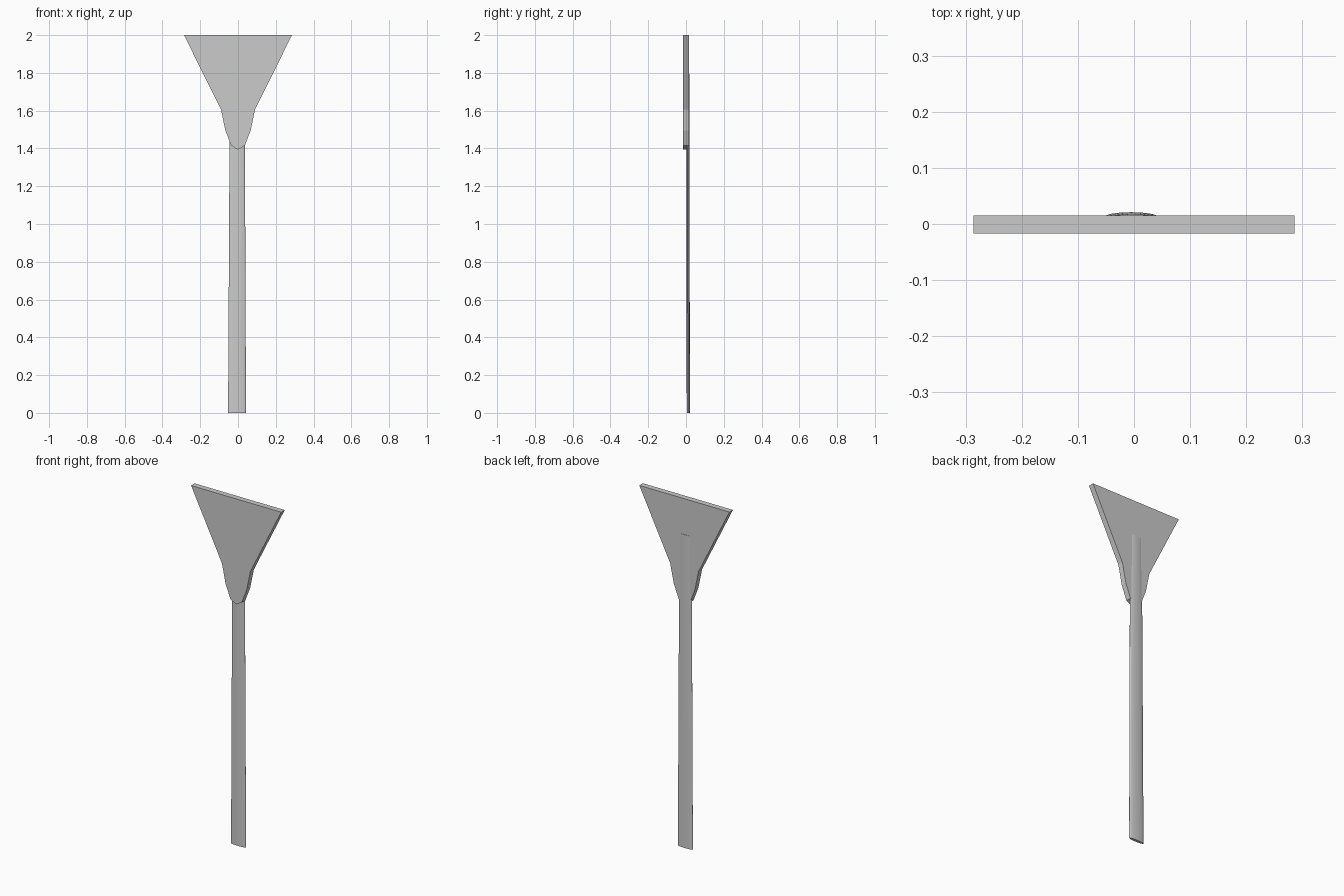
import bpy, bmesh, math

old = bpy.data.objects.get("Cube")
if old:
    bpy.data.objects.remove(old, do_unlink=True)

grey = bpy.data.materials.new("plain grey")
grey.use_nodes = True
colour = (0.6, 0.6, 0.6, 1)
grey.diffuse_color = colour
grey.node_tree.nodes["Principled BSDF"].inputs["Base Color"].default_value = colour


def loft(name, rings):
    """Closed solid through rings that have equal point counts."""
    bm = bmesh.new()
    loops = [[bm.verts.new(p) for p in ring] for ring in rings]
    n = len(loops[0])
    for a, b in zip(loops, loops[1:]):
        for i in range(n):
            j = (i + 1) % n
            bm.faces.new((a[i], a[j], b[j], b[i]))
    bm.faces.new(loops[0])
    bm.faces.new(loops[-1])
    bmesh.ops.recalc_face_normals(bm, faces=bm.faces)
    mesh = bpy.data.meshes.new(name)
    bm.to_mesh(mesh)
    bm.free()
    mesh.materials.append(grey)
    obj = bpy.data.objects.new(name, mesh)
    bpy.context.collection.objects.link(obj)
    return obj


# Flared flat blade: half outline mirrored about the centre line
half = [(0.036, 1.415), (0.067, 1.495), (0.09, 1.606), (0.286, 2.0)]
outline = [(0, 1.394)] + half + [(-x, z) for x, z in reversed(half)]
loft("blade", [[(x, y, z) for x, z in outline] for y in (-0.017, 0.015)])


# Thin oval handle, tapering slightly towards the blade
def oval(cx, cy, rx, ry, z, sides=32):
    turn = 2 * math.pi / sides
    return [(cx + rx * math.cos(i * turn), cy + ry * math.sin(i * turn), z)
            for i in range(sides)]


handle = loft("handle", [oval(-0.005, 0.0125, 0.0475, 0.0085, 0),
                         oval(-0.004, 0.0105, 0.039, 0.007, 1.795)])
bpy.context.view_layer.objects.active = handle
handle.select_set(True)
bpy.ops.object.shade_smooth_by_angle(angle=math.radians(35))
